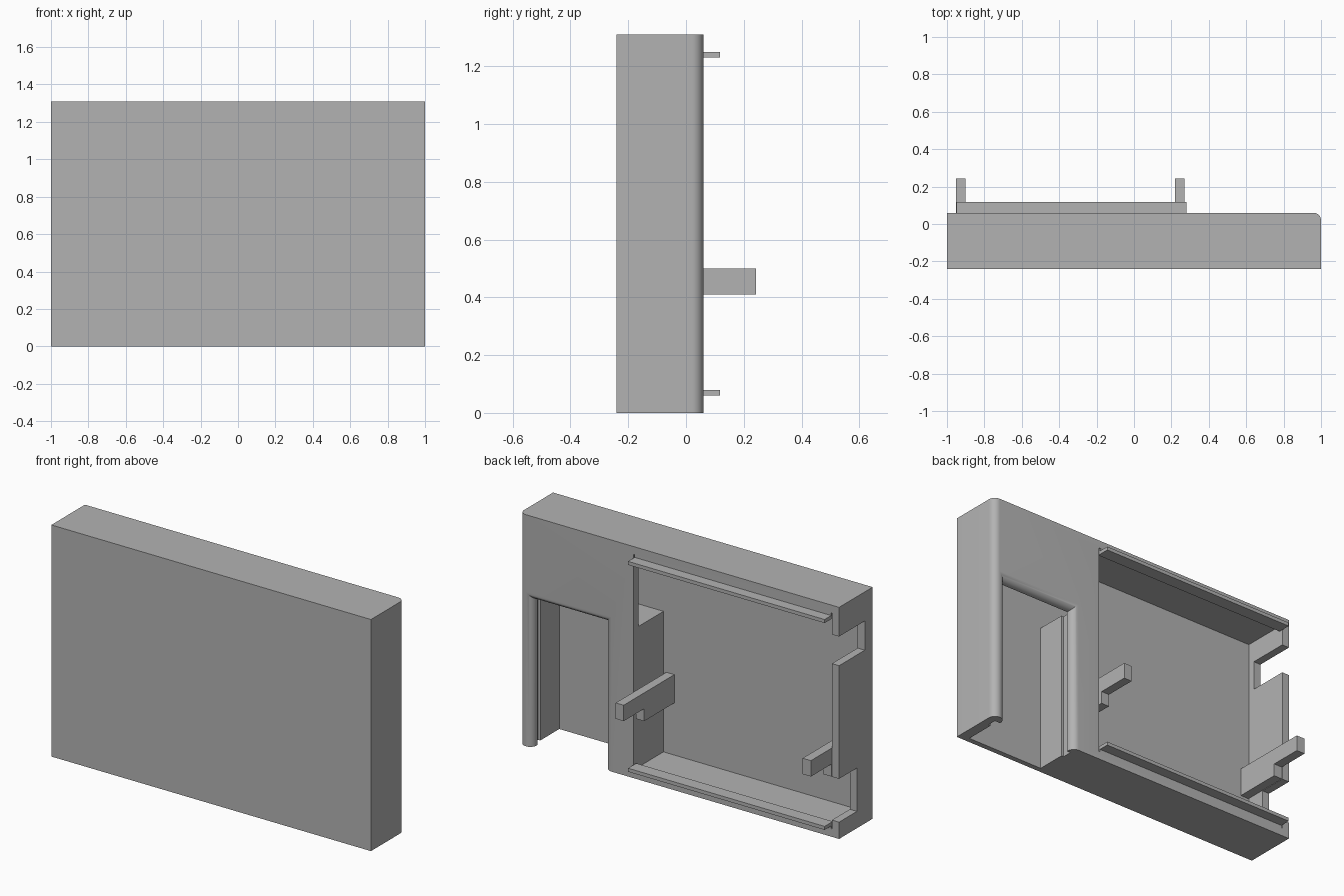
import bpy, bmesh, math

cube = bpy.data.objects.get("Cube")
if cube:
    bpy.data.objects.remove(cube, do_unlink=True)

grey = bpy.data.materials.new("plain_grey")
grey.use_nodes = True
COLOUR = (0.45, 0.45, 0.45, 1)
grey.diffuse_color = COLOUR
grey.node_tree.nodes["Principled BSDF"].inputs["Base Color"].default_value = COLOUR

FLOOR, BACK = -0.21, 0.06      # inside face of the front panel, rear face
TOP, WALL, R = 1.31, 0.045, 0.04


def finish(bm, name):
    bmesh.ops.recalc_face_normals(bm, faces=bm.faces)
    mesh = bpy.data.meshes.new(name)
    bm.to_mesh(mesh)
    bm.free()
    mesh.materials.append(grey)
    ob = bpy.data.objects.new(name, mesh)
    bpy.context.collection.objects.link(ob)
    return ob


def loft(name, rings):
    """Skin a stack of equal-length closed rings and cap both ends."""
    bm = bmesh.new()
    rows = [[bm.verts.new(p) for p in ring] for ring in rings]
    for a, b in zip(rows, rows[1:]):
        for i in range(len(a)):
            j = (i + 1) % len(a)
            bm.faces.new((a[i], a[j], b[j], b[i]))
    bm.faces.new(rows[0])
    bm.faces.new(rows[-1])
    return finish(bm, name)


def box(name, x, y, z):
    return loft(name, [[(x[0], y[0], h), (x[1], y[0], h), (x[1], y[1], h), (x[0], y[1], h)]
                       for h in z])


def cut(body, cutter):
    mod = body.modifiers.new("cut", "BOOLEAN")
    mod.operation, mod.solver, mod.object = "DIFFERENCE", "EXACT", cutter
    bpy.context.view_layer.objects.active = body
    bpy.ops.object.modifier_apply(modifier=mod.name)
    bpy.data.objects.remove(cutter, do_unlink=True)


# Case: one rear vertical edge is rounded
angles = [math.radians(a) for a in range(0, 91, 10)]
outline = [(-1, -0.24), (1, -0.24)]
outline += [(1 - R + R * math.cos(a), BACK - R + R * math.sin(a)) for a in angles]
outline += [(-1, BACK)]
case = loft("case", [[(x, y, z) for x, y in outline] for z in (0, TOP)])

# Hollow spaces: wide bay, upper cavity, door channel and its side grooves
for x, y, z in [
    ((-0.955, 0.288), (FLOOR, 0.3), (WALL, TOP - WALL)),
    ((-0.94, 0.955), (FLOOR, 0.015), (0.84, TOP - WALL)),
    ((0.457, 0.94), (FLOOR, 0.012), (-0.1, 0.9)),
    ((0.443, 0.955), (-0.04, 0.014), (-0.1, 0.88)),
    # Two notches through the end wall
    ((-1.1, -0.9), (-0.17, 0.3), (0.98, 1.145)),
    ((-1.1, -0.9), (-0.10, 0.3), (0.095, 0.34)),
]:
    cut(case, box("cutter", x, y, z))

# Door opening with a rolled lip on both sides and the top
steps = [(0, 0)] + [(R * math.sin(a), R * (1 - math.cos(a))) for a in angles]
rings = []
for i, (d, o) in enumerate(steps + [(R + 0.05, R)]):
    y = BACK - R + d - (0.03 if i == 0 else 0)
    rings.append([(0.465 - o, y, -0.1), (0.92 + o, y, -0.1),
                  (0.92 + o, y, 0.835 + o), (0.465 - o, y, 0.835 + o)])
cut(case, loft("cutter", rings))

bpy.ops.object.select_all(action="DESELECT")
case.select_set(True)
bpy.context.view_layer.objects.active = case
bpy.ops.object.shade_smooth_by_angle(angle=math.radians(30))

# Thin rails along the bay, each tied to the case by a narrow lip
for side, z, lip in [("lower", (0.06, 0.08), (0.03, 0.075)),
                     ("upper", (1.23, 1.25), (1.235, 1.28))]:
    box(side + "_rail", (-0.95, 0.28), (0.045, 0.118), z)
    box(side + "_rail_lip", (-0.95, 0.28), (0.045, BACK - 0.001), lip)

# Stepped arms standing up from the bay floor
for side, x in [("right", (-0.952, -0.90)), ("left", (0.22, 0.27))]:
    profile = [(FLOOR - 0.01, 0.34), (BACK, 0.34), (BACK, 0.41),
               (0.243, 0.41), (0.243, 0.50), (FLOOR - 0.01, 0.50)]
    loft(side + "_arm", [[(h, y, z) for y, z in profile] for h in x])
